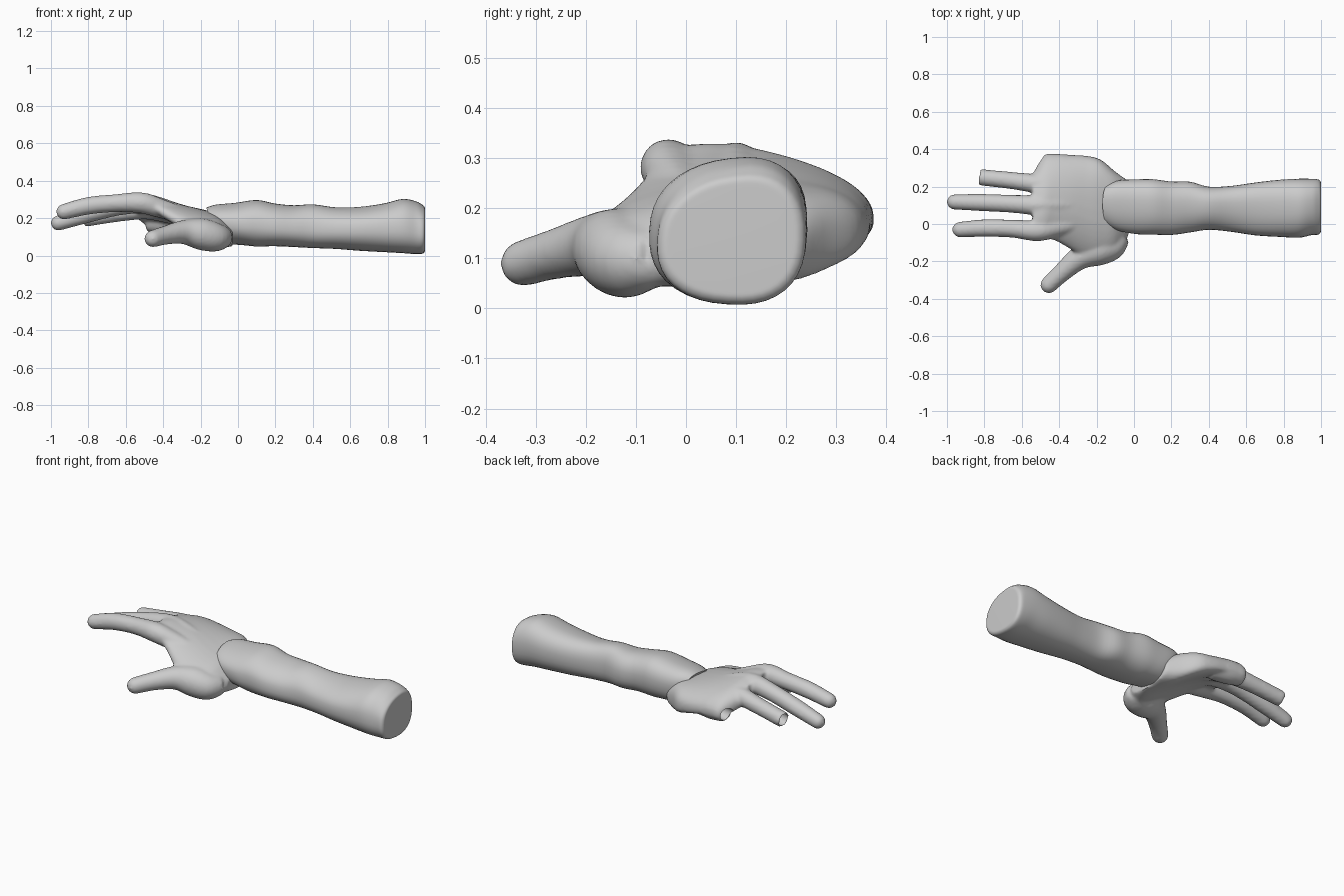
import bpy
from math import sin, cos, pi, copysign
from mathutils import Vector

if "Cube" in bpy.data.objects:
    bpy.data.objects.remove(bpy.data.objects["Cube"])


def loft(name, rings):
    """Skin a list of equal rings and close both ends."""
    n = len(rings[0])
    verts = [p for r in rings for p in r]
    faces = [(i * n + j, i * n + (j + 1) % n, (i + 1) * n + (j + 1) % n, (i + 1) * n + j)
             for i in range(len(rings) - 1) for j in range(n)]
    faces += [tuple(range(n))[::-1], tuple(range((len(rings) - 1) * n, len(rings) * n))]
    me = bpy.data.meshes.new(name)
    me.from_pydata(verts, [], faces)
    ob = bpy.data.objects.new(name, me)
    bpy.context.collection.objects.link(ob)
    bpy.context.view_layer.objects.active = ob
    bpy.ops.object.select_all(action='DESELECT')
    ob.select_set(True)
    bpy.ops.object.mode_set(mode='EDIT')
    bpy.ops.mesh.select_all(action='SELECT')
    bpy.ops.mesh.normals_make_consistent(inside=False)
    bpy.ops.object.mode_set(mode='OBJECT')
    return ob


def spline(rows, steps=5):
    """Catmull-Rom interpolation of rows of numbers."""
    out, v = [], [Vector(r) for r in rows]
    for i in range(len(v) - 1):
        a, b, c, d = v[max(i - 1, 0)], v[i], v[i + 1], v[min(i + 2, len(v) - 1)]
        for k in range(steps):
            t = k / steps
            out.append(0.5 * (2 * b + (c - a) * t + (2 * a - 5 * b + 4 * c - d) * t * t
                              + (3 * b - a - 3 * c + d) * t ** 3))
    return out + [v[-1]]


def power(v, e):
    return copysign(abs(v) ** e, v)


def tube(name, rows, round_tip=True, n=20):
    """Finger-like tube through rows of x, y, z, radius."""
    rows = [Vector(r) for r in spline(rows)]
    if round_tip:
        end, d = rows[-1], (rows[-1] - rows[-2]).to_3d().normalized()
        r = end[3]
        for a in (0.3, 0.6, 0.9, 1.15, 1.35):
            p = end.to_3d() + d * r * sin(a)
            rows.append(Vector((*p, r * cos(a))))
    rings = []
    for i, row in enumerate(rows):
        d = (rows[min(i + 1, len(rows) - 1)].to_3d() - rows[max(i - 1, 0)].to_3d()).normalized()
        s = d.cross(Vector((0, 0, 1))).normalized()
        u = s.cross(d)
        rings.append([row.to_3d() + row[3] * (s * cos(2 * pi * j / n) + u * sin(2 * pi * j / n))
                      for j in range(n)])
    return loft(name, rings)


# Forearm: x, y min, y max, z min, z max, end slant
arm_rows = [(-.11, -.02, .22, .06, .255, .6), (-.06, -.04, .235, .06, .27, .55),
            (.02, -.055, .238, .055, .28, .3), (.1, -.058, .238, .05, .295, 0),
            (.2, -.06, .225, .05, .275, 0), (.3, -.045, .225, .045, .265, 0),
            (.4, -.03, .20, .04, .27, 0), (.52, -.04, .205, .037, .255, 0),
            (.65, -.06, .222, .028, .258, 0), (.78, -.07, .235, .02, .277, 0),
            (.88, -.075, .24, .013, .30, 0), (.95, -.06, .24, .007, .287, 0),
            (.985, -.057, .237, .009, .268, 0), (.998, -.045, .225, .02, .256, 0),
            (1.0, -.03, .21, .035, .24, 0)]
rings = []
for x, y0, y1, z0, z1, slant in spline(arm_rows, 4):
    ring = []
    for j in range(40):
        a = 2 * pi * j / 40
        fold = 1 + .012 * sin(3 * a + 9 * x)
        dy = (y1 - y0) / 2 * power(cos(a), .85) * fold
        dz = (z1 - z0) / 2 * power(sin(a), .85) * fold
        tilt = .14 * dy * max(sin(a), 0) - .08 * dy * max(-sin(a), 0)
        ring.append(((x - slant * dz), (y0 + y1) / 2 + dy + .05 * dz,
                     (z0 + z1) / 2 + dz + tilt))
    rings.append(ring)
forearm = loft("forearm", rings)
bpy.ops.object.shade_smooth_by_angle(angle=.7)

# Cupped palm: x, y min, y max, mid z at thumb edge / centre / outer edge, half thickness
palm_rows = [(-.03, -.06, .23, .10, .10, .12, .05), (-.10, -.165, .28, .10, .13, .135, .08),
             (-.18, -.205, .345, .115, .165, .15, .075), (-.26, -.185, .365, .145, .20, .16, .062),
             (-.34, -.135, .37, .19, .23, .172, .055), (-.42, -.09, .375, .24, .253, .178, .052),
             (-.48, -.075, .367, .275, .27, .178, .048), (-.54, -.07, .27, .283, .28, .22, .04)]
rings = []
for x, y0, y1, za, zm, zb, h in spline(palm_rows):
    ring = []
    for j in range(40):
        a = 2 * pi * j / 40
        u = power(cos(a), .8)
        mid = zm + (zb - za) / 2 * u + ((za + zb) / 2 - zm) * u * u
        thick = h * (1 + .5 * max(u, 0) ** 2)
        ring.append((x, (y0 + y1) / 2 + (y1 - y0) / 2 * u, mid + thick * power(sin(a), .8)))
    rings.append(ring)
hand = loft("hand", rings)

# Fingers, thumb and the two open finger stubs
parts = [
    tube("index_finger", [(-.28, .01, .21, .04), (-.42, -.02, .254, .052), (-.52, -.036, .282, .056),
                          (-.65, -.025, .280, .048), (-.8, -.022, .266, .047), (-.93, -.03, .234, .042)]),
    tube("middle_finger", [(-.28, .1, .22, .04), (-.42, .1, .26, .052), (-.52, .1, .278, .054),
                           (-.65, .108, .260, .048), (-.82, .115, .216, .046), (-.96, .118, .174, .041)]),
    tube("ring_finger", [(-.3, .19, .20, .045), (-.4, .2, .23, .052), (-.5, .212, .245, .052),
                         (-.65, .232, .225, .046), (-.825, .25, .196, .044)], False),
    tube("little_finger_stub", [(-.3, .29, .175, .06), (-.4, .308, .18, .066),
                                (-.49, .32, .175, .05)], False),
    tube("thumb", [(-.07, -.06, .1, .055), (-.12, -.115, .098, .078), (-.2, -.14, .115, .085),
                   (-.29, -.18, .125, .065), (-.38, -.255, .11, .051), (-.455, -.325, .09, .046)]),
]
bpy.ops.object.select_all(action='DESELECT')
for p in parts + [hand]:
    p.select_set(True)
bpy.context.view_layer.objects.active = hand
bpy.ops.object.join()

# Blend the hand into one skin
m = hand.modifiers.new("blend", 'REMESH')
m.mode = 'VOXEL'
m.voxel_size = .01
m.use_smooth_shade = True
m = hand.modifiers.new("soften", 'SMOOTH')
m.factor, m.iterations = .5, 6
bpy.ops.object.modifier_apply(modifier="blend")
bpy.ops.object.modifier_apply(modifier="soften")

# Hollow the open finger ends
cutters = [
    tube("ring_hole_cutter", [(-.6, .226, .234, .034), (-.7, .238, .219, .036),
                              (-.86, .253, .190, .036)], False),
    tube("little_hole_cutter", [(-.41, .312, .18, .035), (-.46, .32, .175, .038),
                                (-.55, .335, .167, .039)], False)]
for c in cutters:
    m = hand.modifiers.new(c.name, 'BOOLEAN')
    m.operation, m.solver, m.object = 'DIFFERENCE', 'EXACT', c
    bpy.ops.object.select_all(action='DESELECT')
    bpy.context.view_layer.objects.active = hand
    bpy.ops.object.modifier_apply(modifier=c.name)
    bpy.data.objects.remove(c)
hand.select_set(True)
bpy.ops.object.shade_smooth_by_angle(angle=.8)
